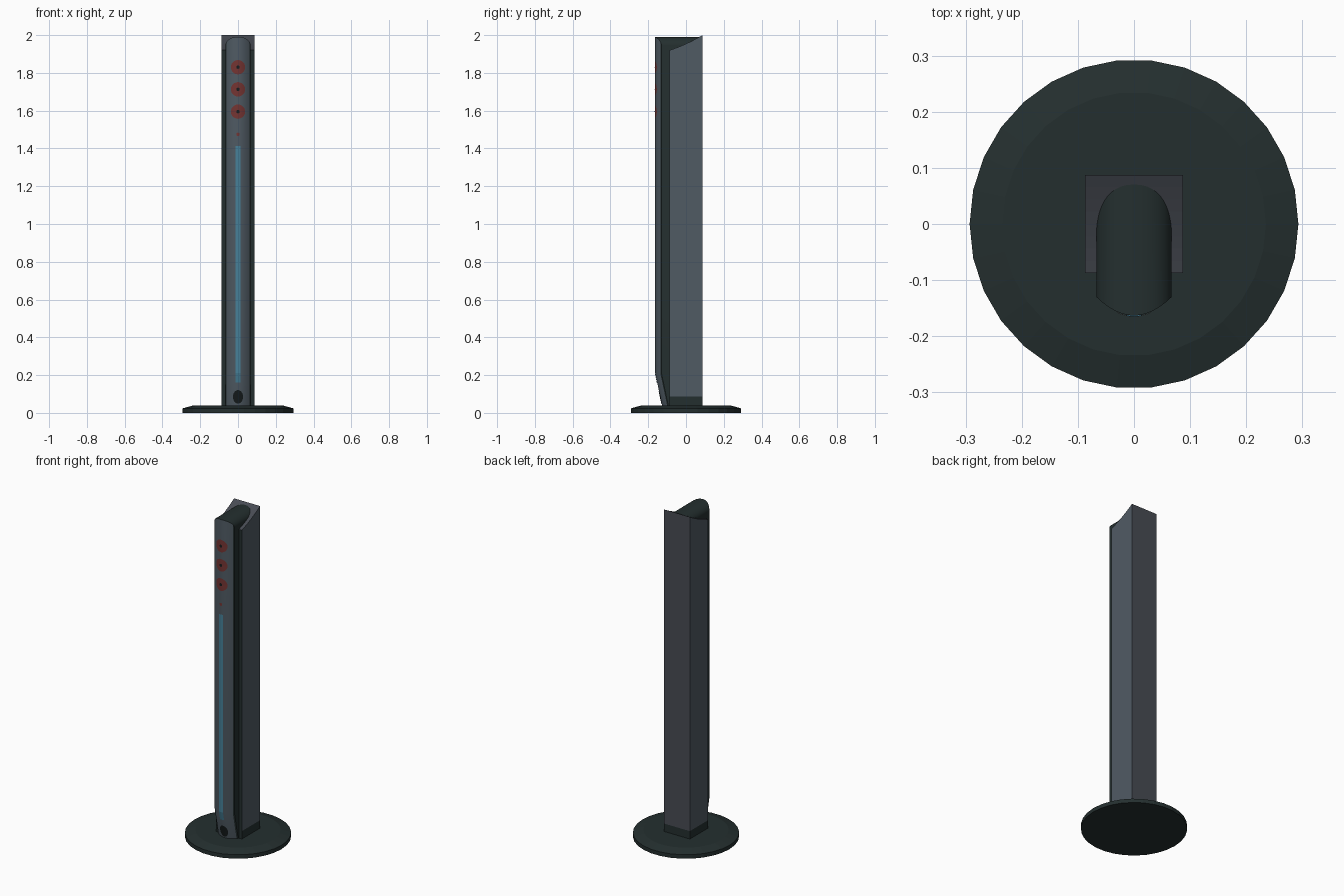
import bpy, bmesh, math

if "Cube" in bpy.data.objects:
    bpy.data.objects.remove(bpy.data.objects["Cube"])


def material(name, r, g, b):
    def lin(c):
        c /= 255
        return c / 12.92 if c <= 0.04045 else ((c + 0.055) / 1.055) ** 2.4
    m = bpy.data.materials.new(name)
    m.diffuse_color = (lin(r), lin(g), lin(b), 1)
    m.use_nodes = True
    m.node_tree.nodes["Principled BSDF"].inputs["Base Color"].default_value = m.diffuse_color
    return m


DARK = material("dark green black", 36, 47, 47)
GREY = material("blue grey", 80, 91, 100)
BACK = material("neutral grey", 72, 76, 84)
RED = material("dull red", 116, 52, 50)
BLUE = material("light blue", 70, 128, 152)
BLACK = material("near black", 22, 28, 29)


def make(name, bm, mats, smooth=None):
    bmesh.ops.recalc_face_normals(bm, faces=bm.faces)
    me = bpy.data.meshes.new(name)
    bm.to_mesh(me)
    bm.free()
    ob = bpy.data.objects.new(name, me)
    bpy.context.collection.objects.link(ob)
    for m in mats:
        me.materials.append(m)
    if smooth:
        bpy.ops.object.select_all(action='DESELECT')
        ob.select_set(True)
        bpy.context.view_layer.objects.active = ob
        bpy.ops.object.shade_smooth_by_angle(angle=math.radians(smooth))
    return ob


# Round base: 30-sided lathe with a chamfered top
bm = bmesh.new()
rings = []
for r, z in ((0.293, 0), (0.293, 0.024), (0.235, 0.04)):
    rings.append([bm.verts.new((r * math.cos(i * math.tau / 30), r * math.sin(i * math.tau / 30), z))
                  for i in range(30)])
for a, b in zip(rings, rings[1:]):
    for i in range(30):
        j = (i + 1) % 30
        bm.faces.new((a[i], a[j], b[j], b[i]))
bm.faces.new(rings[0])
bm.faces.new(rings[-1])
make("base", bm, [DARK])

# Square rear column: side profile with a concave sloping top
W = 0.0875
bm = bmesh.new()
top = []
for i in range(9):
    t = i / 8
    top.append((-W + 2 * W * t, 1.92 + 0.08 * (0.7 * t + 0.3 * t * t)))
prof = [(-W, 0.035)] + top + [(W, 0.035)]
sides = [[bm.verts.new((x, y, z)) for y, z in prof] for x in (-W, W)]
n = len(prof)
for i in range(n):
    j = (i + 1) % n
    bm.faces.new((sides[0][i], sides[0][j], sides[1][j], sides[1][i]))
for s in sides:
    bm.faces.new(s)
# dark foot band
bmesh.ops.bisect_plane(bm, geom=bm.verts[:] + bm.edges[:] + bm.faces[:],
                       plane_co=(0, 0, 0.088), plane_no=(0, 0, 1))
bmesh.ops.recalc_face_normals(bm, faces=bm.faces)
for f in bm.faces:
    if f.calc_center_median().z < 0.088 or f.normal.y < -0.9:
        f.material_index = 2
    elif f.normal.y > 0.9 or f.normal.z > 0.5:
        f.material_index = 1
make("rear_column", bm, [GREY, BACK, DARK])

# Front housing: bowed front, barrel top, foot tapering back
H = 0.067


def front_y(x, z):
    taper = max(0, (0.21 - z) / 0.17)
    return -0.163 + 0.033 * (x / H) ** 2 + 0.036 * taper


def top_z(x):
    return 1.945 + 0.045 * math.sqrt(max(0, 1 - abs(x / H) ** 2.3))


bm = bmesh.new()
cols = []
N = 28
for i in range(N + 1):
    x = -H * math.cos(math.pi * i / N)
    pts = [(front_y(x, z), z) for z in (0.035, 0.21, top_z(x))] + [(0.07, top_z(x)), (0.07, 0.035)]
    cols.append([bm.verts.new((x, y, z)) for y, z in pts])
for a, b in zip(cols, cols[1:]):
    for k in range(5):
        j = (k + 1) % 5
        f = bm.faces.new((a[k], a[j], b[j], b[k]))
        if k < 2 and abs(f.calc_center_median().x) < 0.059:
            f.material_index = 1
bm.faces.new(cols[0])
bm.faces.new(cols[-1])
make("front_housing", bm, [DARK, GREY], 40)


# Thin plates that follow the bowed front
def disc(name, z0, rad, mat, off, rz=None):
    rz = rz or rad
    bm = bmesh.new()
    c = bm.verts.new((0, front_y(0, z0) - off, z0))
    prev = None
    for k in (0.33, 0.67, 1):
        ring = []
        for i in range(24):
            a = i * math.tau / 24
            x, z = rad * k * math.cos(a), z0 + rz * k * math.sin(a)
            ring.append(bm.verts.new((x, front_y(x, z) - off, z)))
        for i in range(24):
            j = (i + 1) % 24
            if prev:
                bm.faces.new((prev[i], ring[i], ring[j], prev[j]))
            else:
                bm.faces.new((c, ring[i], ring[j]))
        prev = ring
    make(name, bm, [mat], 40)


for i, z in enumerate((1.83, 1.713, 1.595)):
    disc(f"red_ring_{i + 1}", z, 0.038, RED, 0.002)
    disc(f"ring_centre_{i + 1}", z, 0.009, BLACK, 0.003)
disc("small_red_dot", 1.475, 0.009, RED, 0.002)
disc("foot_button", 0.085, 0.027, BLACK, 0.002, 0.036)

# Vertical light strip
bm = bmesh.new()
rows = []
for z in (0.16, 0.21, 1.413):
    rows.append([bm.verts.new((x, front_y(x, z) - 0.002, z)) for x in (-0.0135, 0, 0.0135)])
for a, b in zip(rows, rows[1:]):
    for i in range(2):
        bm.faces.new((a[i], a[i + 1], b[i + 1], b[i]))
make("light_strip", bm, [BLUE])
